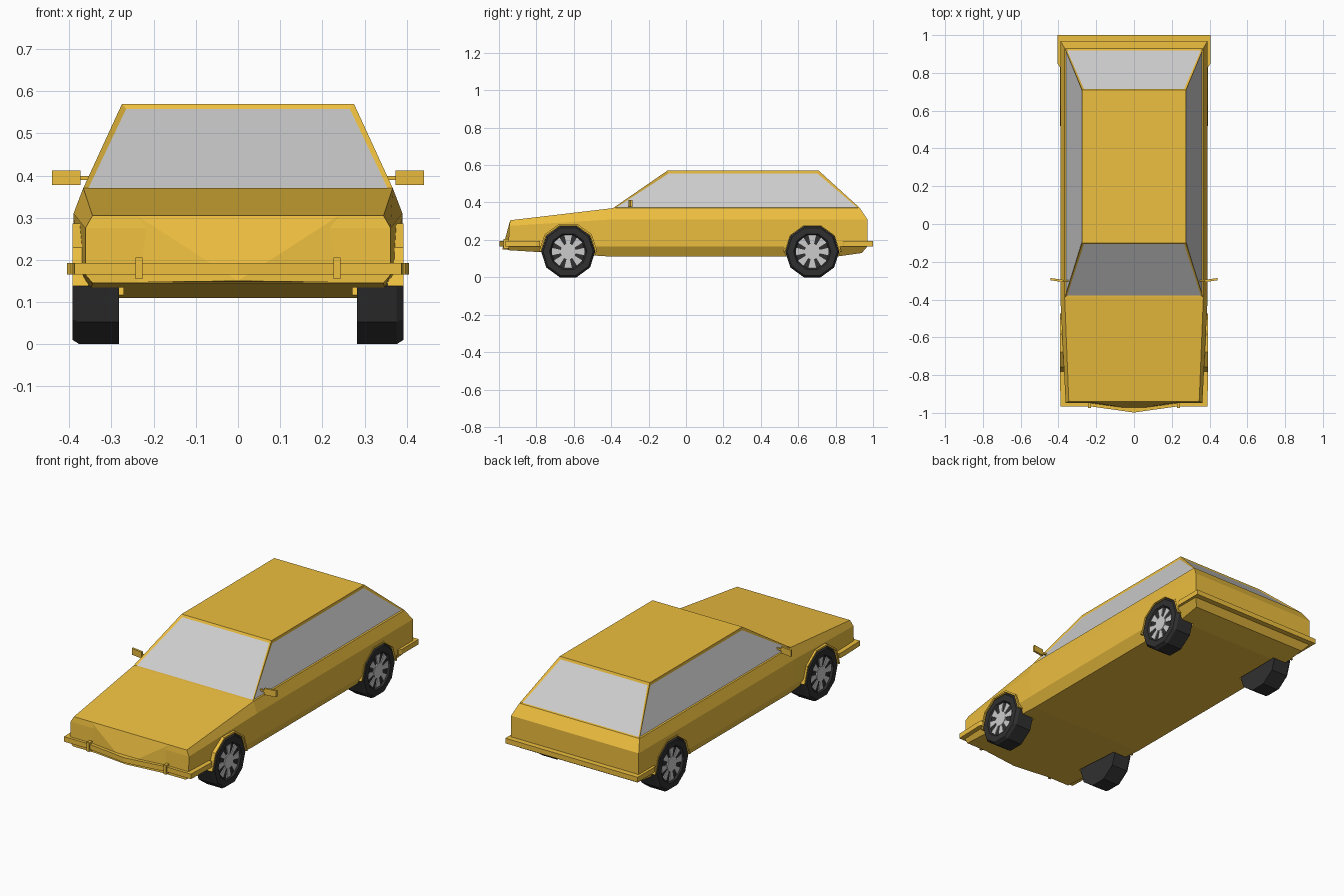
import bpy, bmesh, math
from mathutils import Vector

if "Cube" in bpy.data.objects:
    bpy.data.objects.remove(bpy.data.objects["Cube"])


def material(name, rgb):
    m = bpy.data.materials.new(name)
    m.diffuse_color = (*rgb, 1)
    m.use_nodes = True
    m.node_tree.nodes["Principled BSDF"].inputs["Base Color"].default_value = m.diffuse_color
    return m


PAINT = material("orange_paint", (0.85, 0.52, 0.05))
BLACK = material("black_rubber", (0.03, 0.03, 0.03))
GLASS = material("grey_glass", (0.8, 0.8, 0.8))


def finish(name, bm, *mats):
    bmesh.ops.recalc_face_normals(bm, faces=bm.faces)
    me = bpy.data.meshes.new(name)
    bm.to_mesh(me)
    bm.free()
    for m in mats:
        me.materials.append(m)
    ob = bpy.data.objects.new(name, me)
    bpy.context.collection.objects.link(ob)
    return ob


def prism(name, pts, offset, mat):
    """Closed outline swept straight along offset."""
    bm = bmesh.new()
    f = bm.faces.new([bm.verts.new(p) for p in pts])
    top = bmesh.ops.extrude_face_region(bm, geom=[f], use_keep_orig=True)["geom"]
    bmesh.ops.translate(bm, vec=offset, verts=[v for v in top if isinstance(v, bmesh.types.BMVert)])
    return finish(name, bm, mat)


def hull(pts):
    bm = bmesh.new()
    for p in pts:
        bm.verts.new(p)
    bmesh.ops.convex_hull(bm, input=bm.verts)
    bmesh.ops.dissolve_limit(bm, angle_limit=0.01, verts=bm.verts, edges=bm.edges)
    return bm


def box(name, x, y, z, mat):
    return finish(name, hull([(a, b, c) for a in x for b in y for c in z]), mat)


# lower body: half sections (floor, sill, waist, shoulder) lofted front to back
sections = [
    [(.345, -.95, .145), (.362, -.95, .165), (.362, -.945, .275), (.345, -.94, .305)],
    [(.355, -.39, .11), (.385, -.39, .165), (.39, -.39, .31), (.367, -.39, .37)],
    [(.355, .80, .11), (.39, .80, .165), (.39, .80, .31), (.367, .80, .37)],
    [(.36, .94, .13), (.39, .97, .165), (.39, .97, .31), (.367, .93, .37)],
]
bm = bmesh.new()
rings = []
for s in sections:
    ring = s + [(-x, y, z) for x, y, z in reversed(s)]
    rings.append([bm.verts.new(p) for p in ring])
for a, b in zip(rings, rings[1:]):
    for i in range(8):
        j = (i + 1) % 8
        bm.faces.new((a[i], a[j], b[j], b[i]))
for r in (rings[0], rings[-1]):
    for i in range(3):
        bm.faces.new((r[i], r[i + 1], r[6 - i], r[7 - i]))
body = finish("lower_body", bm, PAINT)

# pointed nose panel
finish("nose_panel", hull([(.24, -.94, .305), (-.24, -.94, .305), (.24, -.95, .147), (-.24, -.95, .147),
                           (0, -.982, .15), (0, -.9, .305), (0, -.9, .147)]), PAINT)

# cabin with inset windows
bm = hull([(s * x, y, z) for s in (1, -1) for x, y, z in
           [(.367, -.39, .37), (.275, -.10, .57), (.275, .71, .57), (.367, .93, .37)]])
bm.normal_update()
windows = [f for f in bm.faces if abs(f.normal.z) < .95]
bmesh.ops.inset_individual(bm, faces=windows, thickness=.016, depth=-.006)
for f in windows:
    f.material_index = 1
finish("cabin", bm, PAINT, GLASS)


def polar(x, y, r, deg):
    a = math.radians(deg)
    return Vector((x, y + r * math.cos(a), .1375 + r * math.sin(a)))


def wheel(s, y, tag):
    # ten sided tyre with recessed face
    profile = [(.1446, .282), (.1446, .376), (.134, .392), (.1, .392), (.092, .381)]
    bm = bmesh.new()
    loops = [[bm.verts.new(polar(s * x, y, r, 36 * k)) for k in range(10)] for r, x in profile]
    for a, b in zip(loops, loops[1:]):
        for k in range(10):
            bm.faces.new((a[k], a[k - 1], b[k - 1], b[k]))
    bm.faces.new(loops[0])
    bm.faces.new(loops[-1])
    finish(tag + "_tyre", bm, BLACK)
    # hub and spokes
    out = (s * .008, 0, 0)
    prism(tag + "_hub", [polar(s * .38, y, .042, 36 * k) for k in range(10)], out, GLASS)
    for k in range(8):
        c = 270 + 45 * k
        pts = [polar(s * .38, y, r, c + d) for r, d in ((.036, -13), (.09, -13), (.09, 13), (.036, 13))]
        prism(tag + "_spoke", pts, (s * .006, 0, 0), GLASS)
    # arch cutter and arch lip
    cut = prism(tag + "_arch_cutter", [polar(s * .272, y, .148, 36 * k) for k in range(10)],
                (s * .2, 0, 0), PAINT)
    cut.hide_render = True
    cut.hide_viewport = True
    mod = body.modifiers.new(tag + "_arch", "BOOLEAN")
    mod.operation = "DIFFERENCE"
    mod.solver = "EXACT"
    mod.object = cut
    lip = [polar(s * .355, y, .156, 36 * k) for k in range(6)]
    lip += [polar(s * .355, y, .146, 36 * k) for k in reversed(range(6))]
    prism(tag + "_arch_lip", lip, (s * .037, 0, 0), PAINT)


for s, side in ((1, "left"), (-1, "right")):
    wheel(s, -.63, "front_" + side)
    wheel(s, .675, "rear_" + side)
    # bumper overrider
    box("overrider_" + side, (s * .227, s * .243), (-.975, -.94), (.155, .205), PAINT)
    # door mirror on a stem
    finish("mirror_" + side, hull([(s * x, y + d, z) for x, y in ((.374, -.302), (.441, -.292))
                                   for d in (-.006, .006) for z in (.377, .412)]), PAINT)
    box("mirror_stem_" + side, (s * .345, s * .38), (-.304, -.296), (.389, .399), PAINT)


def bumper(name, half):
    """Half outline in plan, mirrored across the centre."""
    outline = half + [(-x, y) for x, y in reversed(half) if x]
    n = len(half)
    return outline


def wrap_bumper(name, outer, inner):
    path = lambda h: [(-x, y) for x, y in h] + [(x, y) for x, y in reversed(h) if x]
    plan = path(outer) + path(inner)[::-1]
    prism(name, [(x, y, .165) for x, y in plan], (0, 0, .028), PAINT)


# wraparound bumpers
wrap_bumper("front_bumper", [(.388, -.78), (.393, -.80), (.388, -.965), (.235, -.965), (0, -.998)],
            [(.36, -.78), (.36, -.80), (.35, -.94), (.235, -.94), (0, -.96)])
wrap_bumper("rear_bumper", [(.396, .835), (.405, .85), (.405, 1.0), (0, 1.0)],
            [(.38, .835), (.38, .85), (.38, .965), (0, .965)])
